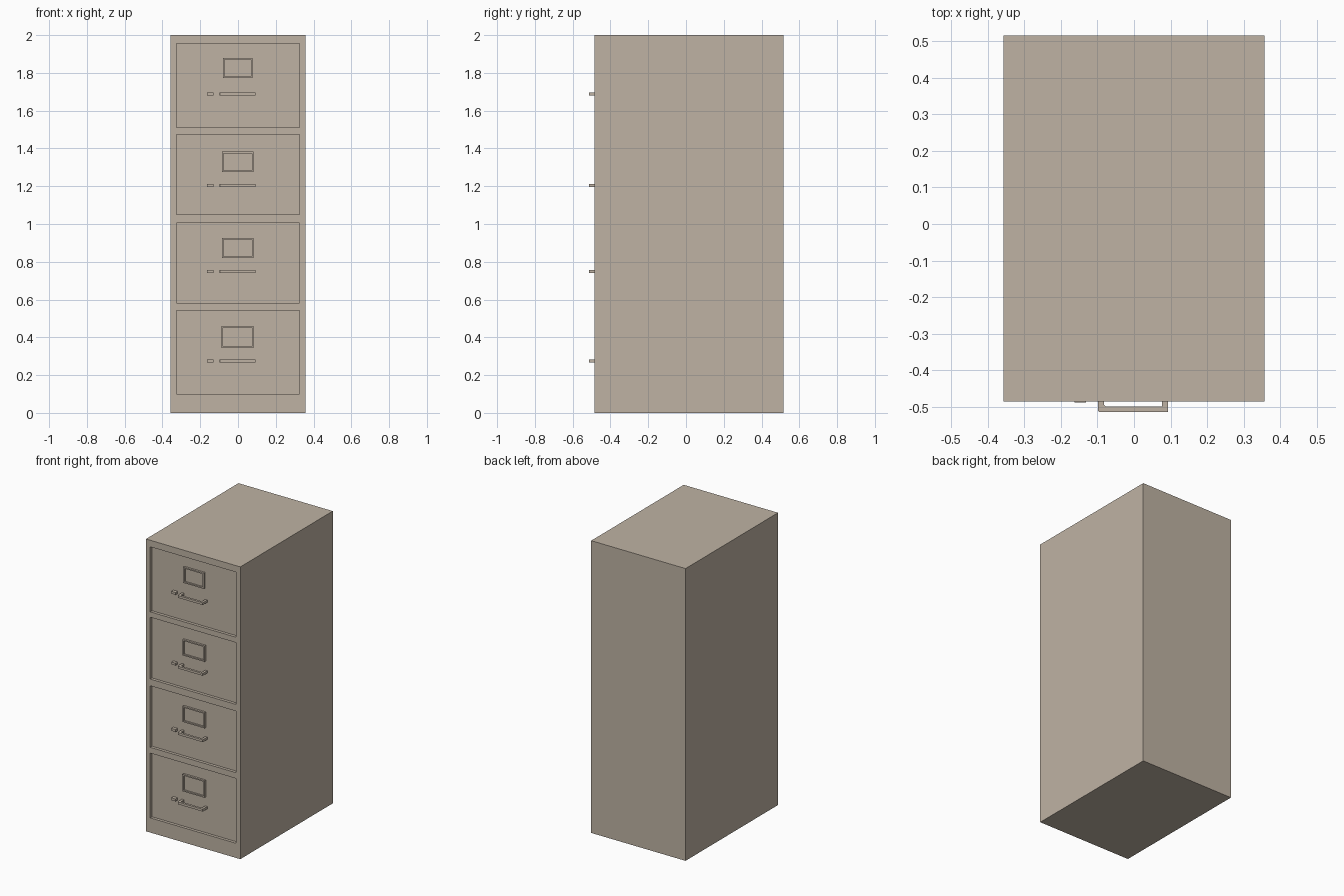
import bpy
import bmesh
from mathutils import Vector

if "Cube" in bpy.data.objects:
    bpy.data.objects.remove(bpy.data.objects["Cube"])

FRONT, RECESS = -0.485, 0.02
PANEL = FRONT + RECESS           # y of the recessed drawer fronts

paint = bpy.data.materials.new("beige_paint")
paint.diffuse_color = (0.52, 0.45, 0.37, 1)
paint.use_nodes = True
paint.node_tree.nodes["Principled BSDF"].inputs["Base Color"].default_value = paint.diffuse_color


def box_bmesh(x0, x1, y0, y1, z0, z1):
    bm = bmesh.new()
    bmesh.ops.create_cube(bm, size=1)
    for v in bm.verts:
        v.co = Vector(((x0 + x1) / 2 + v.co.x * (x1 - x0),
                       (y0 + y1) / 2 + v.co.y * (y1 - y0),
                       (z0 + z1) / 2 + v.co.z * (z1 - z0)))
    return bm


def finish(bm, name):
    bmesh.ops.recalc_face_normals(bm, faces=bm.faces)
    me = bpy.data.meshes.new(name)
    bm.to_mesh(me)
    bm.free()
    me.materials.append(paint)
    ob = bpy.data.objects.new(name, me)
    bpy.context.collection.objects.link(ob)
    return ob


def front_faces(bm):
    bm.normal_update()
    return [f for f in bm.faces if f.normal.y < -0.9]


def push_in(bm, faces, depth):
    new = bmesh.ops.extrude_discrete_faces(bm, faces=faces)["faces"]
    for f in new:
        for v in f.verts:
            v.co.y += depth


# per drawer: bottom, top, handle height, label (x0, x1, z0, z1)
drawers = [
    (0.10, 0.543, 0.274, (-0.087, 0.082, 0.344, 0.461)),
    (0.583, 1.004, 0.749, (-0.085, 0.082, 0.819, 0.927)),
    (1.05, 1.473, 1.203, (-0.085, 0.082, 1.274, 1.383)),
    (1.51, 1.955, 1.687, (-0.080, 0.077, 1.772, 1.880)),
]

# cabinet body: slice the front, then push the drawer panels in
bm = box_bmesh(-0.357, 0.357, FRONT, 0.515, 0, 2)
cuts = [((x, 0, 0), (1, 0, 0)) for x in (-0.325, 0.325)]
cuts += [((0, 0, z), (0, 0, 1)) for d in drawers for z in d[:2]]
for co, no in cuts:
    bmesh.ops.bisect_plane(bm, geom=bm.verts[:] + bm.edges[:] + bm.faces[:],
                           plane_co=co, plane_no=no)
panels = []
for f in front_faces(bm):
    c = f.calc_center_median()
    if abs(c.x) < 0.3 and any(d[0] < c.z < d[1] for d in drawers):
        panels.append(f)
push_in(bm, panels, RECESS)
finish(bm, "cabinet_body")

for i, (z0, z1, hz, (lx0, lx1, lz0, lz1)) in enumerate(drawers, 1):
    # label holder with sunken card area
    bm = box_bmesh(lx0, lx1, PANEL - 0.014, PANEL + 0.004, lz0, lz1)
    face = front_faces(bm)
    bmesh.ops.inset_region(bm, faces=face, thickness=0.012)
    inner = [f for f in front_faces(bm)
             if abs(f.calc_center_median().x - (lx0 + lx1) / 2) < 0.01
             and abs(f.calc_center_median().z - (lz0 + lz1) / 2) < 0.01]
    push_in(bm, inner, 0.011)
    finish(bm, f"label_holder_{i}")

    # latch button
    finish(box_bmesh(-0.163, -0.131, FRONT - 0.003, PANEL + 0.004,
                     hz - 0.008, hz + 0.008), f"latch_button_{i}")

    # U-shaped pull handle, extruded from its plan outline
    outline = [(-0.098, PANEL + 0.004), (-0.098, -0.510), (-0.095, -0.514),
               (0.093, -0.514), (0.093, PANEL + 0.004), (0.077, PANEL + 0.004),
               (0.077, -0.499), (-0.077, -0.499), (-0.082, -0.494),
               (-0.082, PANEL + 0.004)]
    bm = bmesh.new()
    base = bm.faces.new([bm.verts.new((x, y, hz - 0.008)) for x, y in outline])
    ext = bmesh.ops.extrude_face_region(bm, geom=[base])["geom"]
    for v in ext:
        if isinstance(v, bmesh.types.BMVert):
            v.co.z += 0.016
    finish(bm, f"pull_handle_{i}")
